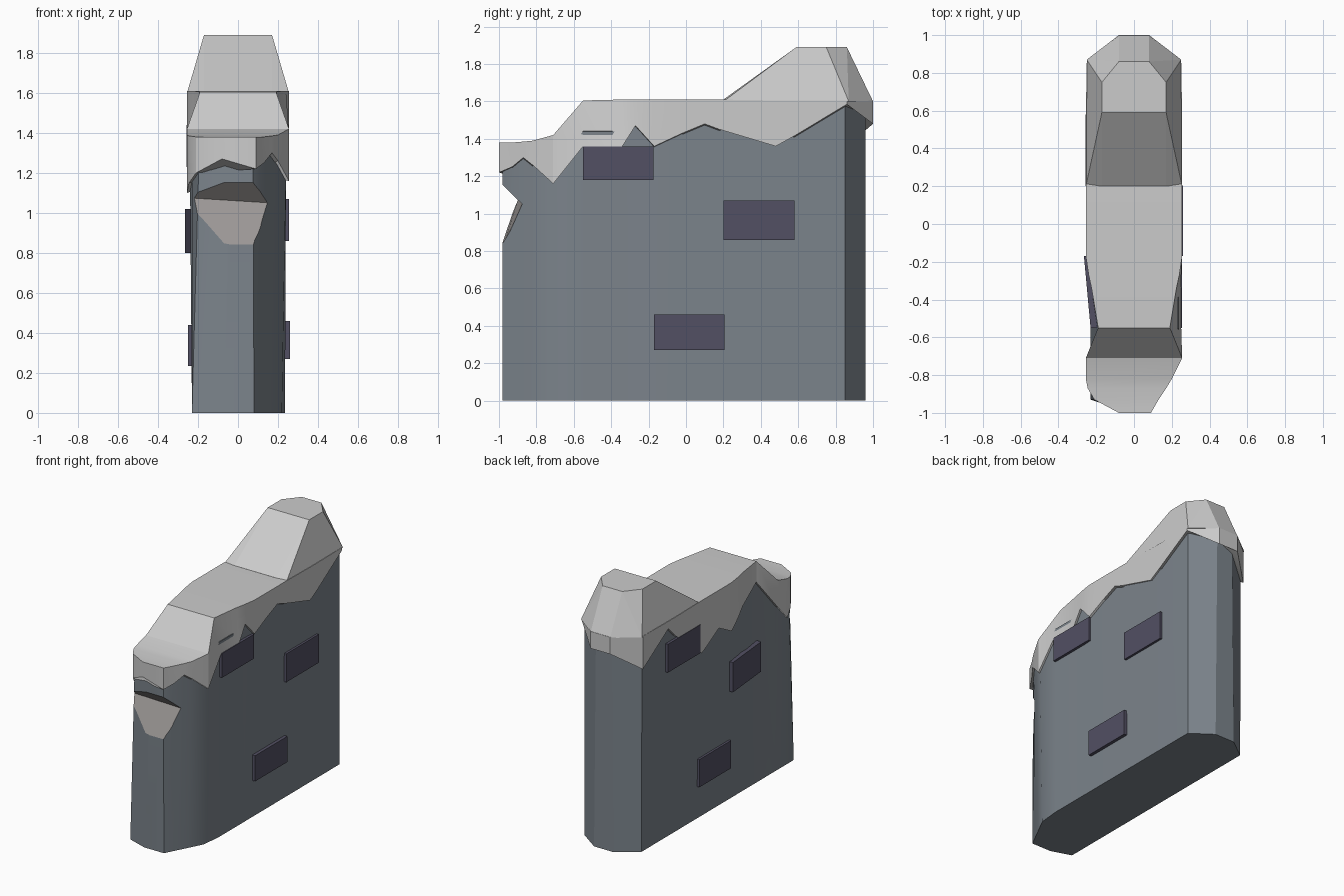
import bpy, bmesh, math
from mathutils import Vector

if "Cube" in bpy.data.objects:
    bpy.data.objects.remove(bpy.data.objects["Cube"])


def material(name, rgb):
    m = bpy.data.materials.new(name)
    m.diffuse_color = (*rgb, 1)
    m.use_nodes = True
    m.node_tree.nodes["Principled BSDF"].inputs["Base Color"].default_value = m.diffuse_color
    return m


WALL = material("wall_stone", (0.20, 0.23, 0.26))
CHIP = material("chipped_stone", (0.34, 0.32, 0.31))
BRICK = material("dark_brick", (0.085, 0.08, 0.125))


def finish(name, bm, mat=None):
    bmesh.ops.recalc_face_normals(bm, faces=bm.faces)
    me = bpy.data.meshes.new(name)
    bm.to_mesh(me)
    bm.free()
    ob = bpy.data.objects.new(name, me)
    bpy.context.collection.objects.link(ob)
    if mat:
        me.materials.append(mat)
    return ob


def loft(name, rings, mat=None):
    bm = bmesh.new()
    rows = [[bm.verts.new(p) for p in r] for r in rings]
    n = len(rows[0])
    for a, b in zip(rows, rows[1:]):
        for i in range(n):
            j = (i + 1) % n
            bm.faces.new((a[i], a[j], b[j], b[i]))
    bm.faces.new(rows[0])
    bm.faces.new(rows[-1][::-1])
    return finish(name, bm, mat)


def hull(name, pts, mat=None):
    bm = bmesh.new()
    for p in pts:
        bm.verts.new(p)
    bmesh.ops.convex_hull(bm, input=bm.verts)
    bmesh.ops.dissolve_limit(bm, angle_limit=0.02, verts=bm.verts, edges=bm.edges)
    return finish(name, bm, mat)


def interp(y, keys):
    if y <= keys[0][0]:
        return keys[0][1]
    for (y0, v0), (y1, v1) in zip(keys, keys[1:]):
        if y <= y1:
            return v0 + (v1 - v0) * (y - y0) / (y1 - y0)
    return keys[-1][1]


# stations along the wall: y, rim x left, rim x right, hem x right, top z, hem z left, hem z right
stations = [
    (-1.00, -.08, .09, .09, 1.38, 1.27, 1.22),
    (-0.93, -.21, .13, .13, 1.38, 1.20, 1.25),
    (-0.87, -.245, .17, .17, 1.385, 1.15, 1.30),
    (-0.82, -.255, .20, .20, 1.39, 1.10, 1.26),
    (-0.71, -.255, .255, .255, 1.42, 1.22, 1.16),
    (-0.55, -.19, .19, .25, 1.605, 1.45, 1.36),
    (-0.34, -.225, .225, .25, 1.61, 1.36, 1.36),
    (-0.27, -.24, .24, .25, 1.61, 1.31, 1.47),
    (-0.17, -.255, .255, .255, 1.61, 1.25, 1.36),
    (-0.02, -.255, .255, .255, 1.61, 1.33, 1.43),
    (0.10, -.255, .255, .255, 1.61, 1.26, 1.48),
    (0.18, -.255, .255, .255, 1.61, 1.22, 1.45),
    (0.48, -.255, .255, .255, 1.605, 1.46, 1.36),
    (0.57, -.255, .255, .255, 1.605, 1.55, 1.41),
    (0.86, -.25, .25, .25, 1.605, 1.36, 1.585),
    (1.00, -.08, .08, .08, 1.605, 1.48, 1.48),
]
base_left = [(-.98, -.08), (-.93, -.23), (.85, -.23), (.96, -.08)]
base_right = [(-.98, .08), (-.68, .235), (.85, .235), (.96, .08)]

cap_rings, wall_rings = [], []
for y, xl, xr, hx, zt, zl, zr in stations:
    cap_rings.append([(xl, y, zl), (xl, y, zt), (xr, y, zt), (hx, y, zr)])
    yb = max(-.98, min(.96, y if y != .86 else .85))
    wall_rings.append([
        (interp(yb, base_left), yb, 0),
        (xl + .015, yb, min(zl + .08, zt - .02)),
        (hx - .015, yb, min(zr + .08, zt - .02)),
        (interp(yb, base_right), yb, 0)])

# draped cap with ragged hem, and the wall underneath
cap = loft("draped_cap", cap_rings)
wall = loft("wall", wall_rings, WALL)

# chipped notch in the front end of the wall
cutter = loft("notch_cutter", [
    [(x, -1.08, .68), (x, ya, za), (x, -1.08, 1.25)]
    for x, ya, za in ((-.4, -.91, 1.085), (.4, -.86, 1.035))], CHIP)
cutter.hide_render = True
cutter.hide_viewport = True
cut = wall.modifiers.new("notch", 'BOOLEAN')
cut.operation = 'DIFFERENCE'
cut.object = cutter
cut.solver = 'EXACT'
cut.material_mode = 'TRANSFER'

# raised hump at the back of the cap
half = [(.255, .2, 1.6), (.17, .2, 1.61), (.25, .87, 1.6), (.08, 1.0, 1.6),
        (.17, .59, 1.89), (.17, .75, 1.89), (.08, .86, 1.89)]
hump = hull("cap_hump", [(s * x, y, z) for x, y, z in half for s in (-1, 1)])

# protruding bricks: y range, z range, outer x at each end
bricks = [
    (-.55, -.175, 1.18, 1.36, .255, .255),
    (.2, .58, .86, 1.07, .255, .255),
    (-.17, .205, .27, .46, .26, .26),
    (.2, .58, 1.23, 1.44, -.258, -.258),
    (-.55, -.17, .80, 1.02, -.23, -.265),
    (-.17, .2, .235, .44, -.25, -.25),
]
for i, (y0, y1, z0, z1, xa, xb) in enumerate(bricks):
    d = -.05 if xa > 0 else .05
    hull(f"brick_{i + 1}", [(x, y, z) for y, x0 in ((y0, xa), (y1, xb))
                            for x in (x0, x0 + d) for z in (z0, z1)], BRICK)

# soft shading on the draped surfaces
bpy.ops.object.select_all(action='DESELECT')
for ob in (cap, wall):
    ob.select_set(True)
bpy.context.view_layer.objects.active = wall
bpy.ops.object.shade_smooth_by_angle(angle=math.radians(30))
